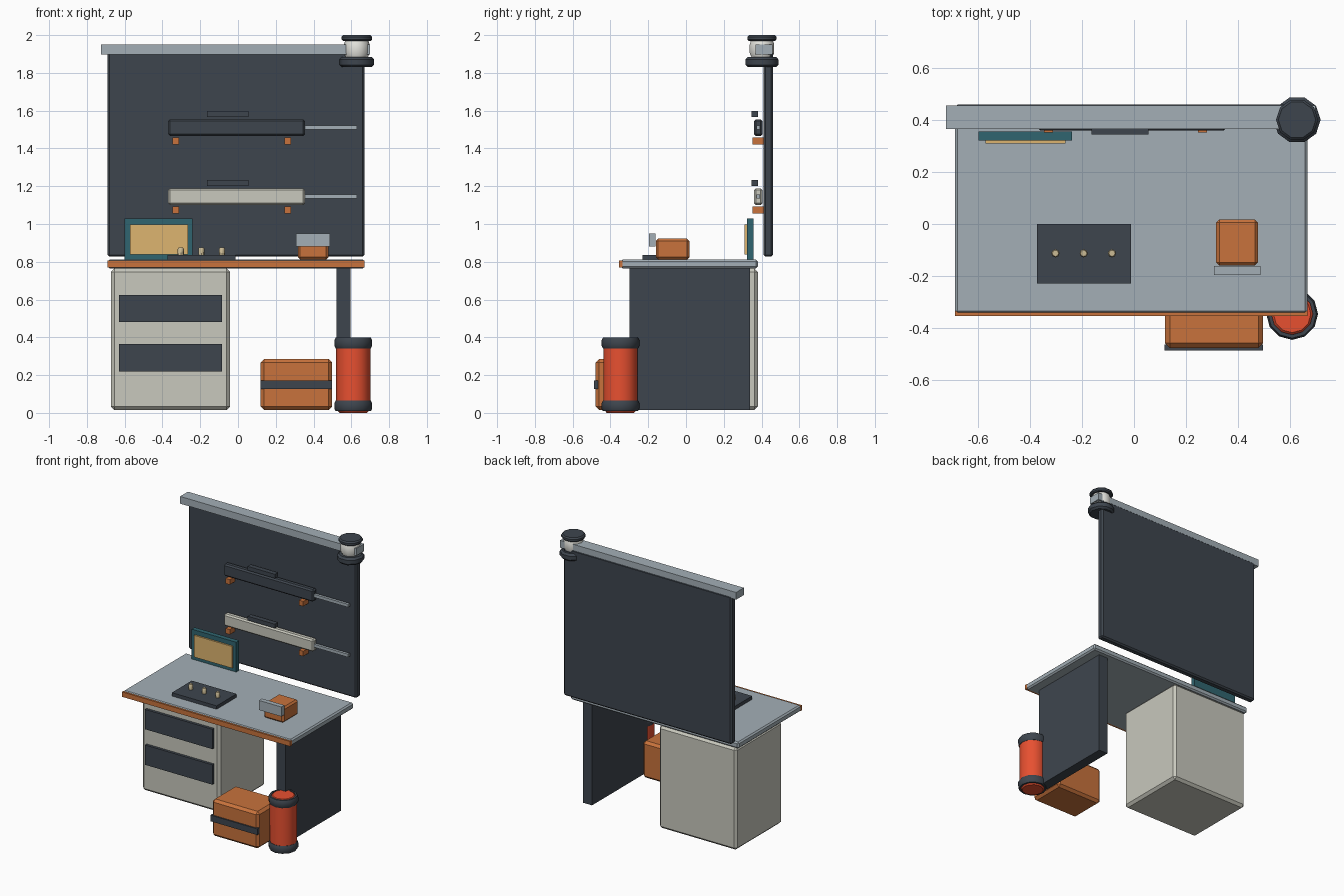
import bpy, math

if "Cube" in bpy.data.objects:
    bpy.data.objects.remove(bpy.data.objects["Cube"])

COLS = {
    "dark": (0.048, 0.06, 0.076), "steel": (0.37, 0.43, 0.47), "cream": (0.58, 0.58, 0.51),
    "orange": (0.58, 0.17, 0.045), "red": (0.80, 0.08, 0.03), "teal": (0.03, 0.13, 0.16),
    "amber": (0.73, 0.46, 0.16), "brass": (0.60, 0.50, 0.30), "glass": (0.80, 0.80, 0.75),
}
MATS = {}
for n, c in COLS.items():
    MATS[n] = bpy.data.materials.new(n)
    MATS[n].diffuse_color = (*c, 1)


def finish(name, mat, bevel=0.0, seg=1):
    o = bpy.context.object
    o.name = name
    o.data.materials.append(MATS[mat])
    if bevel:
        m = o.modifiers.new("bevel", 'BEVEL')
        m.width, m.segments = bevel, seg
    return o


def box(name, mat, x, y, z, bevel=0.0):
    """Box from (min, max) ranges."""
    bpy.ops.mesh.primitive_cube_add(size=1, location=[sum(r) / 2 for r in (x, y, z)])
    bpy.context.object.scale = [r[1] - r[0] for r in (x, y, z)]
    bpy.ops.object.transform_apply(location=False, rotation=False, scale=True)
    return finish(name, mat, bevel)


def lathe(name, mat, cx, cy, profile, n=12, closed=False):
    """Spin (radius, z) points around a vertical axis."""
    verts, faces, k = [], [], len(profile)
    for i in range(n):
        a = 2 * math.pi * i / n
        verts += [(r * math.cos(a), r * math.sin(a), z) for r, z in profile]
    for i in range(n):
        j = (i + 1) % n
        for p in range(k if closed else k - 1):
            q = (p + 1) % k
            faces.append((i * k + p, j * k + p, j * k + q, i * k + q))
    if not closed:
        faces.append([i * k for i in range(n)][::-1])
        faces.append([i * k + k - 1 for i in range(n)])
    me = bpy.data.meshes.new(name)
    me.from_pydata(verts, [], faces)
    o = bpy.data.objects.new(name, me)
    o.location = (cx, cy, 0)
    bpy.context.collection.objects.link(o)
    bpy.ops.object.select_all(action='DESELECT')
    o.select_set(True)
    bpy.context.view_layer.objects.active = o
    finish(name, mat)
    bpy.ops.object.shade_smooth_by_angle(angle=math.radians(40))
    return o


# Worktop, edge strip, cabinet and side leg
box("worktop", "steel", (-0.69, 0.67), (-0.345, 0.38), (0.765, 0.812), 0.01)
box("worktop_edge", "orange", (-0.69, 0.67), (-0.355, -0.335), (0.77, 0.806))
box("cabinet", "cream", (-0.672, -0.042), (-0.155, 0.38), (0.015, 0.765), 0.018)
for i, z in enumerate((0.22, 0.48)):
    box(f"drawer_front_{i}", "dark", (-0.63, -0.085), (-0.175, -0.14), (z, z + 0.145))
box("side_leg", "dark", (0.522, 0.595), (-0.30, 0.34), (0.015, 0.768))

# Back board and header rail
box("back_board", "dark", (-0.69, 0.67), (0.411, 0.461), (0.827, 1.91), 0.01)
box("header_rail", "steel", (-0.725, 0.70), (0.367, 0.457), (1.897, 1.95))

# Racked long tools with pegs
for i, (z, mat) in enumerate(((1.145, "cream"), (1.51, "dark"))):
    box(f"tool_body_{i}", mat, (-0.37, 0.355), (0.36, 0.405), (z - 0.044, z + 0.044), 0.01)
    box(f"tool_rod_{i}", "steel", (0.35, 0.63), (0.372, 0.392), (z - 0.011, z + 0.011))
    box(f"tool_top_bar_{i}", "dark", (-0.164, 0.056), (0.346, 0.382), (z + 0.057, z + 0.087))
    for j, x in enumerate((-0.33, 0.264)):
        box(f"peg_{i}_{j}", "orange", (x - 0.017, x + 0.017), (0.352, 0.415), (z - 0.09, z - 0.053))

# Display
box("display_frame", "teal", (-0.60, -0.24), (0.322, 0.357), (0.812, 1.03))
box("display_screen", "amber", (-0.573, -0.265), (0.31, 0.33), (0.838, 0.997))

# Work mat with knobs
box("work_mat", "dark", (-0.374, -0.012), (-0.23, 0.0), (0.81, 0.837))
for i in range(3):
    x = -0.303 + 0.109 * i
    lathe(f"knob_{i}", "brass", x, -0.113, [(0.016, 0.833), (0.016, 0.868), (0.012, 0.875)], 8)

# Clamp
box("clamp_body", "orange", (0.317, 0.478), (-0.16, 0.018), (0.812, 0.922), 0.012)
box("clamp_jaw", "steel", (0.308, 0.488), (-0.197, -0.162), (0.88, 0.95))

# Crate with strap
box("crate", "orange", (0.12, 0.498), (-0.478, -0.205), (0.015, 0.285), 0.018)
box("crate_strap", "dark", (0.118, 0.498), (-0.488, -0.465), (0.127, 0.172))

# Canister with two bands
cx, cy = 0.61, -0.347
lathe("canister", "red", cx, cy, [(0.072, 0.0), (0.091, 0.02), (0.091, 0.38), (0.072, 0.40)])
for i, z in enumerate((0.037, 0.37)):
    band = [(0.08, z - 0.028), (0.093, z - 0.028), (0.1, z - 0.014), (0.1, z + 0.014),
            (0.093, z + 0.028), (0.08, z + 0.028)]
    lathe(f"canister_band_{i}", "dark", cx, cy, band, 12, True)

# Corner lamp
lx, ly = 0.629, 0.402
lathe("lamp_base", "dark", lx, ly, [(0.078, 1.83), (0.091, 1.843), (0.091, 1.872), (0.078, 1.885)], 10)
lathe("lamp_glass", "glass", lx, ly, [(0.057, 1.88), (0.068, 1.905), (0.068, 1.95), (0.06, 1.975)], 10)
lathe("lamp_cap", "dark", lx, ly, [(0.074, 1.97), (0.081, 1.977), (0.081, 1.991), (0.072, 2.0)], 10)

for m in bpy.data.materials:
    if m.users and not m.is_grease_pencil:
        m.use_nodes = True
        m.node_tree.nodes["Principled BSDF"].inputs["Base Color"].default_value = m.diffuse_color
